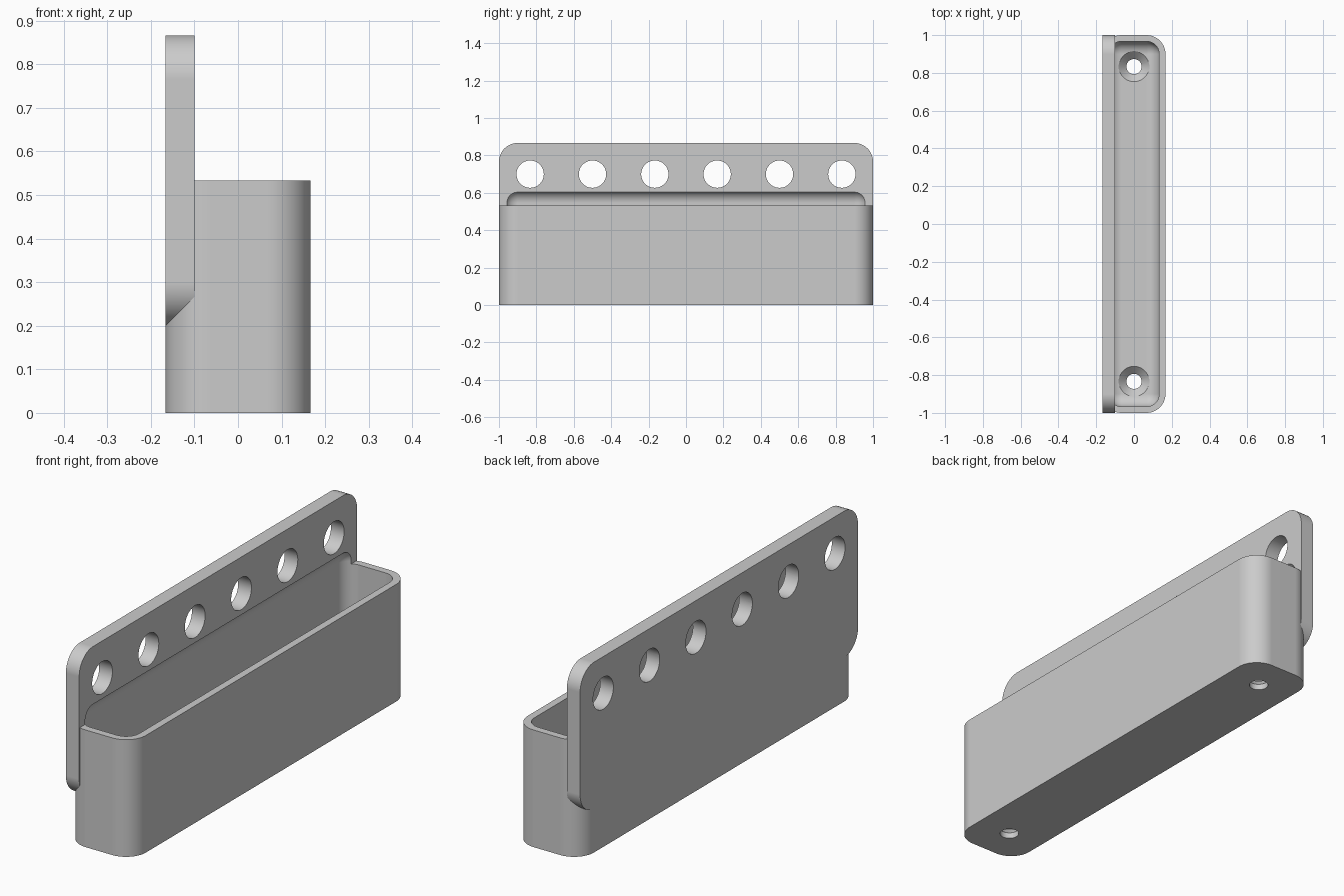
import bpy, bmesh, math
from mathutils import Matrix, Vector

cube = bpy.data.objects.get("Cube")
if cube:
    bpy.data.objects.remove(cube, do_unlink=True)

T = 1 / 30  # wall thickness
BACK = -5 * T

gray = bpy.data.materials.new("light gray plastic")
gray.use_nodes = True
gray.diffuse_color = (0.6, 0.6, 0.6, 1)
gray.node_tree.nodes["Principled BSDF"].inputs["Base Color"].default_value = (0.6, 0.6, 0.6, 1)


def add_object(name, bm):
    bmesh.ops.recalc_face_normals(bm, faces=bm.faces)
    mesh = bpy.data.meshes.new(name)
    bm.to_mesh(mesh)
    bm.free()
    mesh.materials.append(gray)
    ob = bpy.data.objects.new(name, mesh)
    bpy.context.collection.objects.link(ob)
    return ob


def rounded_box(name, lo, hi, radius, axis=None, segments=12):
    """Box with rounded edges along one axis, or along all of them."""
    lo, hi = Vector(lo), Vector(hi)
    bm = bmesh.new()
    bmesh.ops.create_cube(bm, size=1)
    for v in bm.verts:
        v.co = (lo + hi) / 2 + v.co * (hi - lo)
    edges = [e for e in bm.edges if axis is None
             or abs((e.verts[0].co - e.verts[1].co)[axis]) > 1e-4]
    bmesh.ops.bevel(bm, geom=edges, offset=radius, segments=segments,
                    profile=0.5, affect='EDGES')
    return add_object(name, bm)


def cone(name, r1, r2, depth, center, along_x=False):
    bm = bmesh.new()
    turn = Matrix.Rotation(math.pi / 2, 4, 'Y') if along_x else Matrix()
    bmesh.ops.create_cone(bm, cap_ends=True, segments=48, radius1=r1, radius2=r2,
                          depth=depth, matrix=Matrix.Translation(center) @ turn)
    return add_object(name, bm)


def combine(target, other, operation):
    mod = target.modifiers.new(operation.lower(), 'BOOLEAN')
    mod.operation = operation
    mod.solver = 'EXACT'
    mod.object = other
    bpy.context.view_layer.objects.active = target
    bpy.ops.object.modifier_apply(modifier=mod.name)
    bpy.data.objects.remove(other, do_unlink=True)


# Bin body and upright back plate, joined flush at the back
tray = rounded_box("wall_tray", (BACK, -1, 0), (-BACK, 1, 16 * T), 3 * T, axis=2)
plate = rounded_box("back_plate", (BACK, -1, 6 * T), (BACK + 2 * T, 1, 26 * T), 3 * T, axis=0)
combine(tray, plate, 'UNION')

# Filleted cavity that reaches a little into the plate above the rim
cavity = rounded_box("cavity", (BACK + T, -1 + T, 2 * T), (-BACK - T, 1 - T, 0.613),
                     2 * T, segments=10)
combine(tray, cavity, 'DIFFERENCE')

# Row of round holes along the plate
for i in range(6):
    y = (i - 2.5) / 3
    combine(tray, cone("plate_hole", 0.073, 0.073, 0.2, (BACK + T, y, 21 * T), True),
            'DIFFERENCE')

# Countersunk screw holes in the floor
for y in (-5 / 6, 5 / 6):
    combine(tray, cone("screw_hole", 0.04, 0.04, 0.3, (0, y, 0)), 'DIFFERENCE')
    combine(tray, cone("countersink", 0.04, 0.09, 0.05, (0, y, 2 * T - 0.015)), 'DIFFERENCE')

# Smooth rounded surfaces, crisp edges
bpy.ops.object.select_all(action='DESELECT')
tray.select_set(True)
bpy.context.view_layer.objects.active = tray
bpy.ops.object.shade_smooth_by_angle(angle=math.radians(25))
normals = tray.modifiers.new("weighted_normals", 'WEIGHTED_NORMAL')
normals.keep_sharp = True
